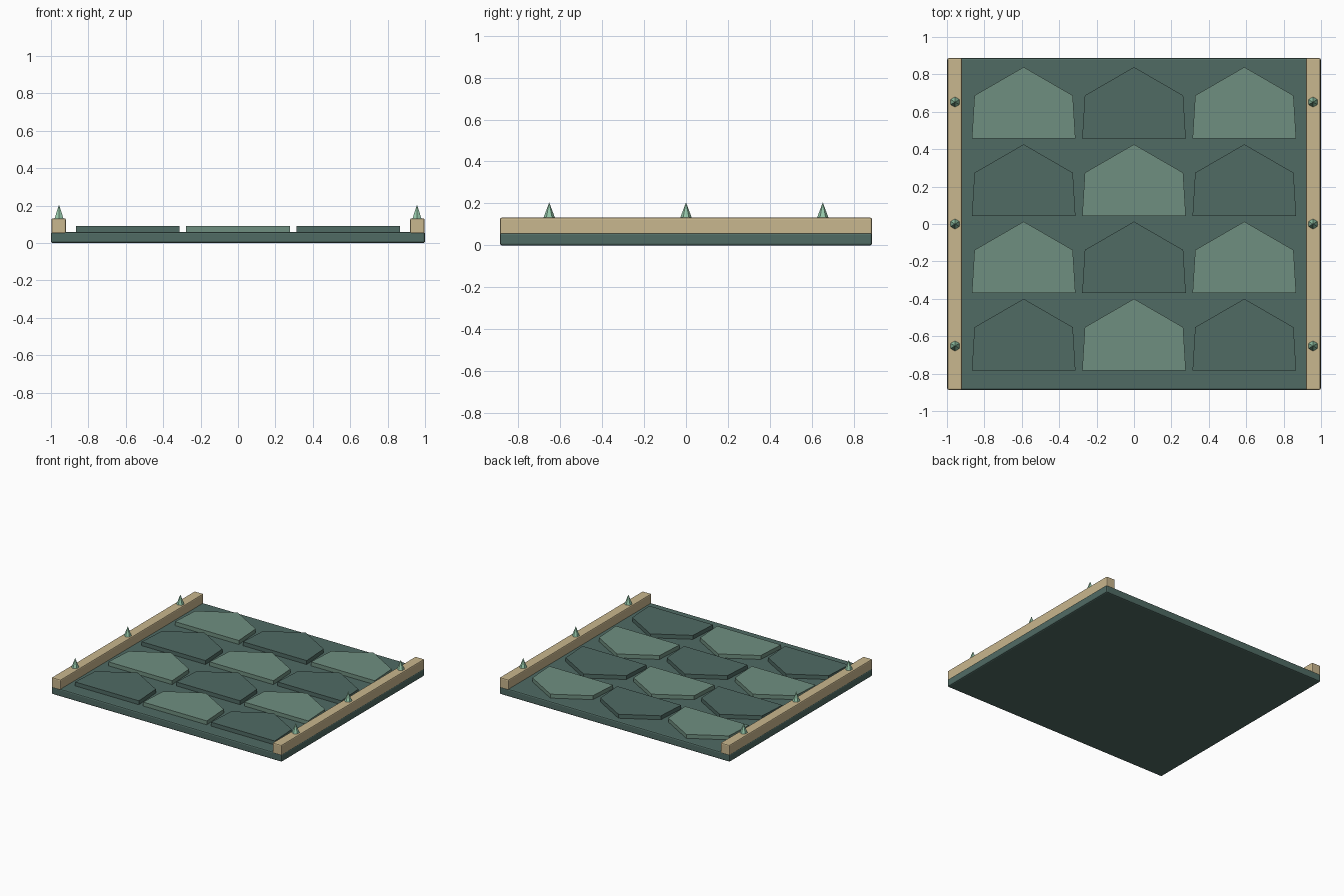
import bpy
import bmesh

cube = bpy.data.objects.get("Cube")
if cube:
    bpy.data.objects.remove(cube, do_unlink=True)


def material(name, rgb):
    """Flat material from 0-255 display values."""
    linear = [((c / 255 + 0.055) / 1.055) ** 2.4 for c in rgb] + [1]
    mat = bpy.data.materials.new(name)
    mat.use_nodes = True
    mat.diffuse_color = linear
    mat.node_tree.nodes["Principled BSDF"].inputs["Base Color"].default_value = linear
    return mat


slate = material("dark slate green", (80, 107, 100))
sage = material("sage green", (111, 143, 128))
wood = material("pale wood", (201, 183, 142))
mint = material("mint green", (150, 200, 170))


def add_object(name, bm, mat, bevel=0):
    mesh = bpy.data.meshes.new(name)
    bmesh.ops.recalc_face_normals(bm, faces=bm.faces)
    bm.to_mesh(mesh)
    bm.free()
    mesh.materials.append(mat)
    obj = bpy.data.objects.new(name, mesh)
    bpy.context.collection.objects.link(obj)
    if bevel:
        mod = obj.modifiers.new("soft edges", 'BEVEL')
        mod.width = bevel
        mod.segments = 2
    return obj


def box(name, x, y, z, mat, bevel):
    """Box spanning the given (low, high) ranges."""
    bm = bmesh.new()
    bmesh.ops.create_cube(bm, size=1)
    for v in bm.verts:
        v.co = [(lo + hi) / 2 + c * (hi - lo) for c, (lo, hi) in zip(v.co, (x, y, z))]
    return add_object(name, bm, mat, bevel)


def tile(name, cx, y, mat):
    """Pointed shingle whose lower edge lies at y."""
    outline = [(-0.277, 0), (0.277, 0), (0.263, 0.23), (0, 0.382), (-0.263, 0.23)]
    bm = bmesh.new()
    face = bm.faces.new([bm.verts.new((cx + px, y + py, 0.05)) for px, py in outline])
    top = bmesh.ops.extrude_face_region(bm, geom=[face])["geom"]
    for v in top:
        if isinstance(v, bmesh.types.BMVert):
            v.co.z = 0.091
    return add_object(name, bm, mat)


def spike(name, x, y):
    bm = bmesh.new()
    bmesh.ops.create_cone(bm, cap_ends=True, segments=6, radius1=0.03, radius2=0, depth=0.08)
    bmesh.ops.translate(bm, vec=(x, y, 0.165), verts=bm.verts)
    return add_object(name, bm, mint)


# Roof slab
box("roof_slab", (-1, 1), (-0.887, 0.887), (0, 0.06), slate, 0.01)

# Chequered shingles
for row in range(4):
    for col in range(3):
        mat = sage if (row + col) % 2 else slate
        tile(f"shingle_{row + 1}_{col + 1}", (col - 1) * 0.59, -0.782 + row * 0.413, mat)

# Edge rails with their spikes
for side, label in ((1, "left"), (-1, "right")):
    edges = sorted((side * 0.92, side * 0.998))
    box(f"{label}_rail", edges, (-0.887, 0.887), (0.05, 0.132), wood, 0.008)
    for i, y in enumerate((-0.652, 0, 0.652)):
        spike(f"{label}_spike_{i + 1}", side * 0.957, y)
